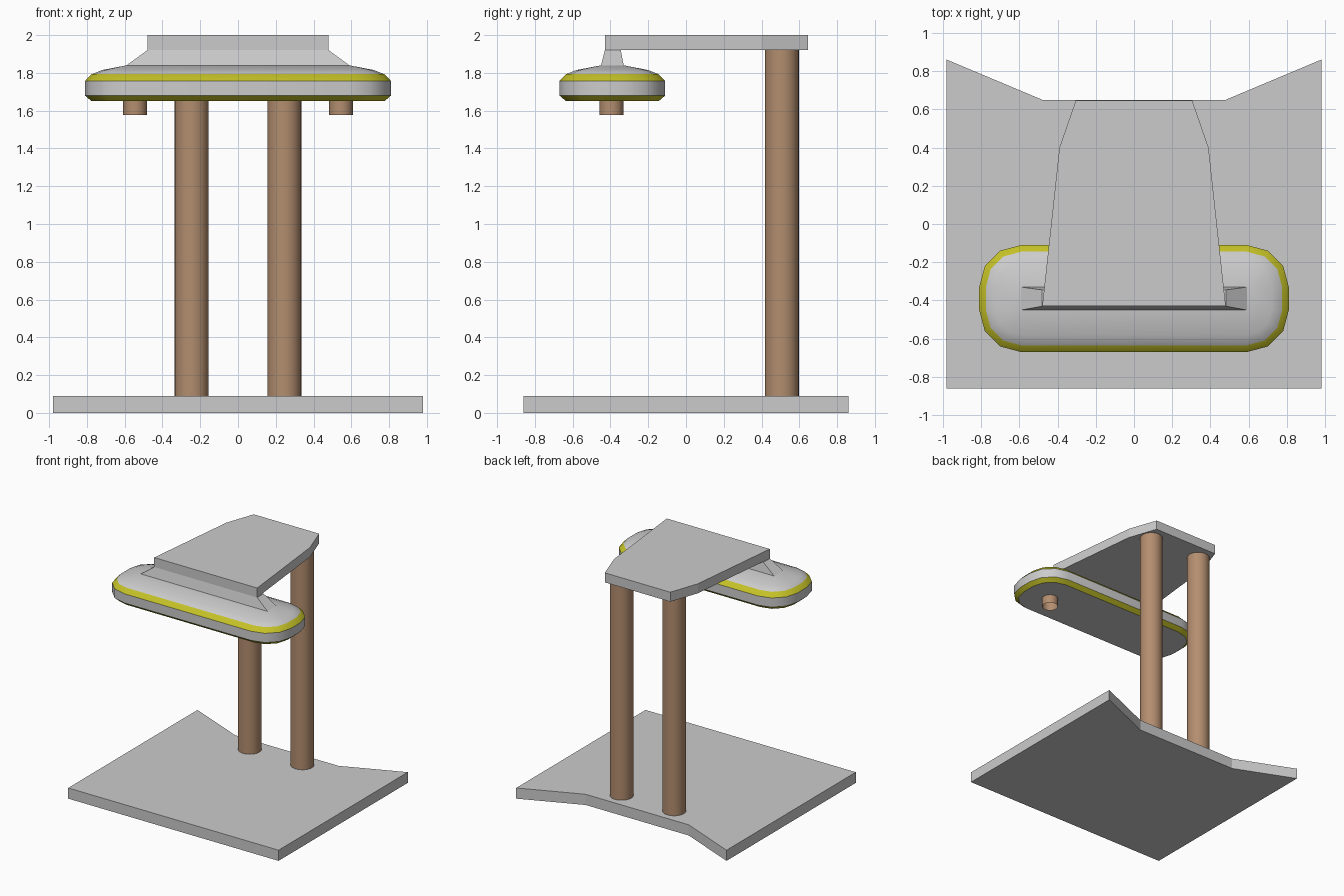
import bpy, bmesh, math

if "Cube" in bpy.data.objects:
    bpy.data.objects.remove(bpy.data.objects["Cube"])


def material(name, color):
    mat = bpy.data.materials.new(name)
    mat.diffuse_color = (*color, 1)
    mat.use_nodes = True
    mat.node_tree.nodes["Principled BSDF"].inputs["Base Color"].default_value = mat.diffuse_color
    return mat


brown = material("brown", (0.45, 0.27, 0.16))
yellow = material("yellow", (0.55, 0.53, 0.02))
grey = material("grey", (0.8, 0.8, 0.8))


def loft(name, rings, mats=(), band_mats=None):
    """Skin a stack of matching rings and cap both ends."""
    bm = bmesh.new()
    loops = [[bm.verts.new(p) for p in ring] for ring in rings]
    n = len(rings[0])
    for k, (a, b) in enumerate(zip(loops, loops[1:])):
        for i in range(n):
            j = (i + 1) % n
            face = bm.faces.new((a[i], a[j], b[j], b[i]))
            face.material_index = band_mats[k] if band_mats else 0
    bm.faces.new(loops[0][::-1])
    bm.faces.new(loops[-1])
    bmesh.ops.remove_doubles(bm, verts=bm.verts, dist=0.0001)
    bmesh.ops.recalc_face_normals(bm, faces=bm.faces)
    mesh = bpy.data.meshes.new(name)
    bm.to_mesh(mesh)
    bm.free()
    for m in mats:
        mesh.materials.append(m)
    obj = bpy.data.objects.new(name, mesh)
    bpy.context.collection.objects.link(obj)
    return obj


def smooth(obj, angle):
    bpy.ops.object.select_all(action='DESELECT')
    obj.select_set(True)
    bpy.context.view_layer.objects.active = obj
    bpy.ops.object.shade_smooth_by_angle(angle=math.radians(angle))


def slab(name, right_half, z0, z1):
    """Extrude an outline mirrored in x; right half runs front to back."""
    outline = right_half + [(-x, y) for x, y in reversed(right_half)]
    return loft(name, [[(x, y, z) for x, y in outline] for z in (z0, z1)])


def tube(name, x, y, r, z0, z1, fill='NGON'):
    bpy.ops.mesh.primitive_cylinder_add(vertices=32, radius=r, depth=z1 - z0, end_fill_type=fill,
                                        location=(x, y, (z0 + z1) / 2))
    obj = bpy.context.object
    obj.name = name
    obj.data.materials.append(brown)
    smooth(obj, 40)


HEAD_Y = -0.39


def head_ring(inset, z):
    """Rounded rectangle with three segments per corner."""
    r = 0.22 - inset
    pts = []
    for q, (sx, sy) in enumerate([(1, 1), (-1, 1), (-1, -1), (1, -1)]):
        for s in range(4):
            a = math.radians(90 * q + 30 * s)
            pts.append((sx * 0.59 + r * math.cos(a), HEAD_Y + sy * 0.06 + r * math.sin(a), z))
    return pts


# Base plate with notched back and the top arm plate
slab("base", [(0.98, -0.86), (0.98, 0.86), (0.48, 0.65)], 0, 0.09)
slab("top_arm", [(0.48, -0.43), (0.39, 0.40), (0.305, 0.645)], 1.92, 2.0)

# Lamp head with yellow trim bands and a domed top
head = loft("head", [head_ring(i, z) for i, z in
                     [(0.035, 1.65), (0, 1.68), (0, 1.757), (0.035, 1.793),
                      (0.09, 1.815), (0.22, 1.84)]],
            (grey, yellow), [1, 0, 1, 0, 0])
smooth(head, 32)

# Neck joining head and arm
loft("neck", [[(x, y0, z), (x, y1, z), (-x, y1, z), (-x, y0, z)] for x, y0, y1, z in
              [(0.59, -0.45, -0.33, 1.84), (0.48, -0.43, -0.345, 1.92)]])

# Poles and hanging sockets
for side, s in (("left", -1), ("right", 1)):
    tube(side + "_pole", s * 0.245, 0.507, 0.09, 0.09, 1.92)
    tube(side + "_socket", s * 0.545, -0.395, 0.063, 1.577, 1.65, 'NOTHING')
